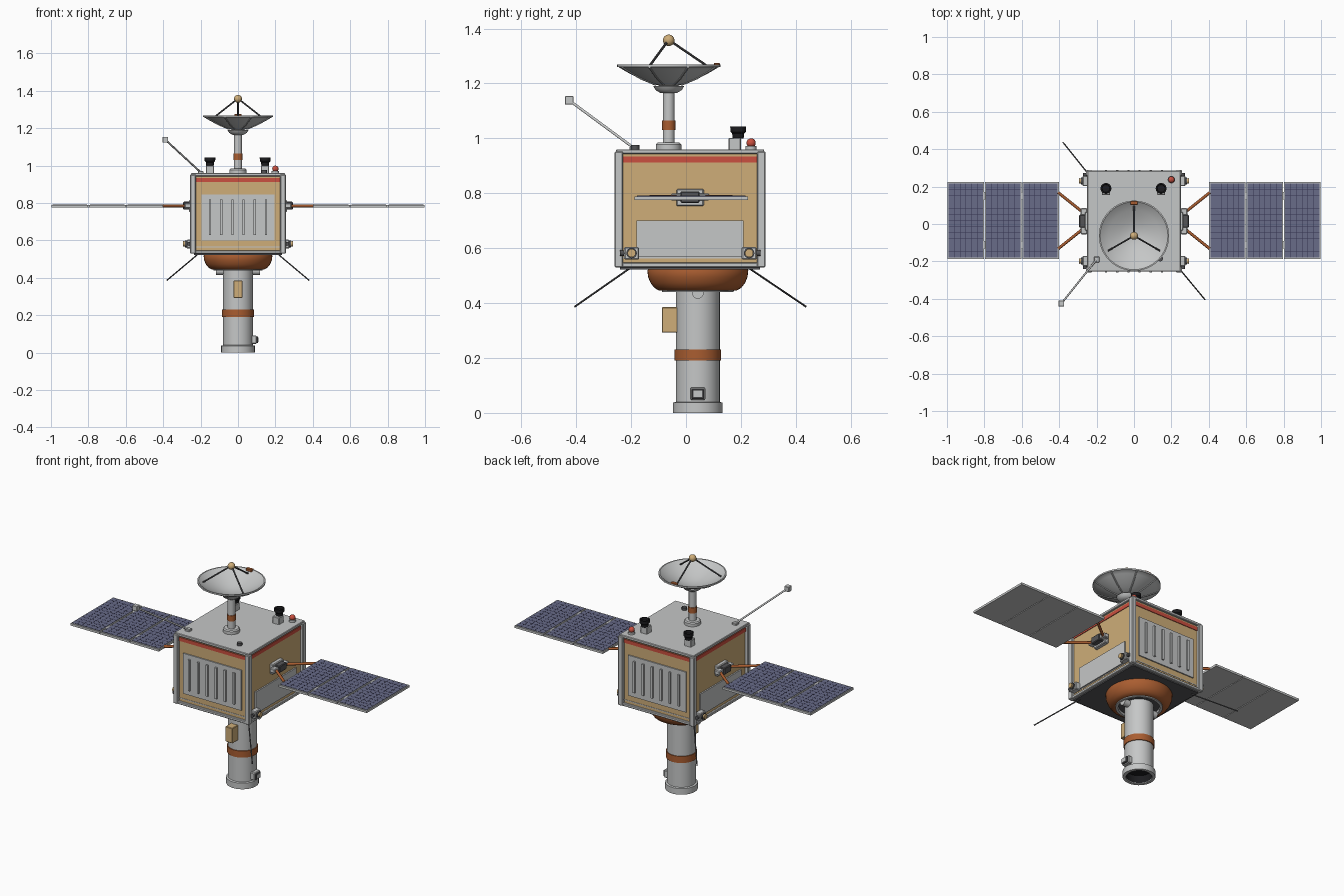
import bpy, bmesh, math
from mathutils import Vector

if "Cube" in bpy.data.objects:
    bpy.data.objects.remove(bpy.data.objects["Cube"])

def mat(name, r, g, b):
    m = bpy.data.materials.new(name)
    m.diffuse_color = (r, g, b, 1)
    m.use_nodes = True
    m.node_tree.nodes["Principled BSDF"].inputs["Base Color"].default_value = m.diffuse_color
    return m

GREY = mat("light grey", .56, .57, .57)
TAN = mat("tan foil", .62, .42, .19)
COPPER = mat("copper", .40, .11, .03)
RED = mat("red", .60, .08, .05)
BLUE = mat("cell blue", .14, .15, .25)
NAVY = mat("grid navy", .035, .035, .085)
BLACK = mat("black", .012, .012, .014)
DARK = mat("dark grey", .09, .09, .095)
CY = .015     # body centre in y
TY = .043     # tube centre in y
DY = -.063    # dish centre in y

def finish(name, bm, m, smooth=False):
    bmesh.ops.recalc_face_normals(bm, faces=bm.faces)
    me = bpy.data.meshes.new(name)
    bm.to_mesh(me)
    bm.free()
    me.materials.append(m)
    ob = bpy.data.objects.new(name, me)
    bpy.context.collection.objects.link(ob)
    if smooth:
        bpy.ops.object.select_all(action='DESELECT')
        ob.select_set(True)
        bpy.context.view_layer.objects.active = ob
        bpy.ops.object.shade_smooth_by_angle(angle=math.radians(35))
    return ob

def box(name, m, x, y, z, bevel=0):
    """Box from (min, max) ranges."""
    bm = bmesh.new()
    bmesh.ops.create_cube(bm, size=1)
    for v in bm.verts:
        v.co = Vector([(r[0] + r[1]) / 2 + c * abs(r[1] - r[0]) for r, c in zip((x, y, z), v.co)])
    if bevel:
        bmesh.ops.bevel(bm, geom=bm.edges[:], offset=bevel, segments=1, affect='EDGES')
    return finish(name, bm, m)

def lathe(name, m, prof, loc, axis=(0, 0, 1), n=40):
    """Spin an (r, h) profile about an axis through loc."""
    bm = bmesh.new()
    vs = [bm.verts.new((r, 0, h)) for r, h in prof]
    es = [bm.edges.new(p) for p in zip(vs, vs[1:])]
    bmesh.ops.spin(bm, geom=vs + es, cent=(0, 0, 0), axis=(0, 0, 1), angle=math.tau, steps=n)
    bmesh.ops.remove_doubles(bm, verts=bm.verts[:], dist=1e-5)
    q = Vector((0, 0, 1)).rotation_difference(Vector(axis))
    for v in bm.verts:
        v.co = q @ v.co + Vector(loc)
    return finish(name, bm, m, True)

def cyl(name, m, r, a, b, r2=None, n=32):
    a, b = Vector(a), Vector(b)
    h = (b - a).length
    return lathe(name, m, [(0, 0), (r, 0), (r if r2 is None else r2, h), (0, h)], a, (b - a).normalized(), n)

def ball(name, m, r, loc):
    prof = [(r * math.sin(math.pi * i / 12), -r * math.cos(math.pi * i / 12)) for i in range(13)]
    return lathe(name, m, prof, loc, n=24)

# Body: foil core, corner posts, deck plates
box("body_core", TAN, (-.238, .238), (CY - .257, CY + .257), (.54, .945))
box("top_deck", GREY, (-.25, .25), (CY - .27, CY + .27), (.943, .96), .003)
box("bottom_deck", GREY, (-.25, .25), (CY - .27, CY + .27), (.53, .547), .003)
box("bottom_cover", DARK, (-.235, .235), (CY - .255, CY + .255), (.523, .531))
for sx in (-1, 1):
    for sy in (-1, 1):
        box("corner_post", GREY, (sx * .225, sx * .256), (CY + sy * .244, CY + sy * .275), (.53, .952), .004)

# Body trim: red stripe, lower seam, louvred radiators front and back
box("red_stripe", RED, (-.242, .242), (CY - .261, CY + .261), (.912, .934))
box("lower_seam", GREY, (-.240, .240), (CY - .259, CY + .259), (.562, .567))
for s in (-1, 1):
    f = CY + s * .257
    box("radiator_panel", GREY, (-.195, .195), (f, f + s * .007), (.60, .845))
    for i in range(6):
        x = -.15 + i * .06
        box("radiator_louvre", GREY, (x - .006, x + .006), (f, f + s * .017), (.63, .82))

def solar_wing(s):
    # Side radiator plate
    box("side_plate", GREY, (s * .23, s * .246), (-.18, .21), (.568, .70))
    # Wing root bracket
    box("bracket_plate", GREY, (s * .236, s * .262), (CY - .05, CY + .05), (.753, .815), .004)
    box("bracket_block", GREY, (s * .25, s * .285), (CY - .07, CY + .07), (.773, .799), .004)
    box("bracket_pivot", DARK, (s * .255, s * .293), (CY - .035, CY + .035), (.765, .807), .004)
    for e in (-1, 1):
        cyl("wing_strut", COPPER, .008, (s * .28, .018 + e * .05, .785), (s * .405, .018 + e * .15, .785), n=12)
    # Three hinged panels with cells and grid lines
    for i in range(3):
        a, b = .402 + i * .2, .597 + i * .2
        box("solar_panel", GREY, (s * a, s * b), (-.187, .225), (.776, .789))
        box("solar_cells", BLUE, (s * (a + .006), s * (b - .006)), (-.178, .216), (.788, .791))
        for k in range(1, 6):
            x = a + .006 + k * (b - a - .012) / 6
            box("cell_line", NAVY, (s * (x - .0012), s * (x + .0012)), (-.178, .216), (.79, .7915))
        for k in range(1, 12):
            y = -.178 + k * .394 / 12
            box("cell_line", NAVY, (s * (a + .006), s * (b - .006)), (y - .0012, y + .0012), (.79, .7915))
        if i:
            for y in (-.11, .15):
                cyl("panel_hinge", GREY, .007, (s * (a - .0025), y - .02, .784), (s * (a - .0025), y + .02, .784), n=12)
    # Thruster blocks with gold nozzle and dark side jet
    for y, e in ((-.198, -1), (.23, 1)):
        box("thruster_block", GREY, (s * .24, s * .275), (y - .027, y + .027), (.558, .604), .004)
        cyl("thruster_ring", DARK, .019, (s * .27, y, .582), (s * .283, y, .582), n=20)
        cyl("thruster_nozzle", TAN, .012, (s * .275, y, .582), (s * .294, y, .582), .015, n=20)
        cyl("side_jet", DARK, .007, (s * .262, y, .582), (s * .262, y + e * .042, .582), .011, n=16)
    # Lug under the skirt
    cyl("skirt_lug", GREY, .021, (s * .06, TY, .437), (s * .118, TY, .437), n=20)

for side in (-1, 1):
    solar_wing(side)

# Lower skirt and engine tube
lathe("copper_skirt", COPPER, [(0, .53), (.178, .53), (.184, .518), (.181, .495), (.172, .473), (.158, .455),
                               (.14, .445), (.128, .445)], (0, TY, 0), n=48)
lathe("skirt_collar", GREY, [(.132, .45), (.13, .44), (.115, .44), (.112, .455)], (0, TY, 0))
lathe("skirt_recess", DARK, [(.12, .452), (.07, .452)], (0, TY, 0))
lathe("main_tube", GREY, [(.08, .47), (.08, .04), (.09, .037), (.09, 0), (.072, 0), (.072, .05)], (0, TY, 0), n=48)
lathe("tube_interior", BLACK, [(.0715, .004), (.0715, .05), (0, .05)], (0, TY, 0))
lathe("tube_band", COPPER, [(.079, .19), (.085, .19), (.085, .23), (.079, .23)], (0, TY, 0), n=48)
box("tube_equipment_box", TAN, (-.024, .024), (-.088, -.03), (.292, .385), .003)
box("tube_side_box", GREY, (.07, .10), (.015, .071), (.047, .092), .004)
box("tube_side_port", DARK, (.09, .108), (.02, .066), (.051, .087), .003)
box("tube_port_cover", GREY, (.1, .11), (.027, .059), (.057, .081))

# Dish antenna
lathe("mast_foot", GREY, [(0, .955), (.046, .955), (.046, .978), (.04, .984), (0, .984)], (0, DY, 0))
cyl("mast", GREY, .021, (0, DY, .97), (0, DY, 1.185))
cyl("mast_band", COPPER, .024, (0, DY, 1.03), (0, DY, 1.065))
lathe("dish_hub", GREY, [(0, 1.165), (.03, 1.165), (.048, 1.176), (.056, 1.19), (0, 1.195)], (0, DY, 0))
curve = [(r, 1.187 + .073 * (r / .183) ** 1.6) for r in (.05, .08, .11, .14, .165, .183)]
lathe("dish", GREY, [(0, 1.187)] + curve + [(.188, 1.26), (.188, 1.269), (.181, 1.269)]
      + [(r - .002, z + .006) for r, z in curve[-2::-1]] + [(0, 1.194)], (0, DY, 0), n=56)
for i in range(8):
    t = math.tau * (i + .5) / 8
    c, s = math.cos(t), math.sin(t)
    for (r0, z0), (r1, z1) in zip(curve[::2], curve[2::2] + [curve[-1]]):
        if r1 > r0:
            cyl("dish_rib", GREY, .004, (c * r0, DY + s * r0, z0 - .001), (c * r1, DY + s * r1, z1 - .001), n=8)
for deg in (90, 210, 330):
    c, s = math.cos(math.radians(deg)), math.sin(math.radians(deg))
    cyl("feed_strut", DARK, .0045, (c * .16, DY + s * .16, 1.25), (c * .01, DY + s * .01, 1.352), n=10)
ball("feed_ball", TAN, .021, (0, DY, 1.357))
box("rim_block", COPPER, (-.02, .02), (.102, .123), (1.26, 1.275), .002)

# Deck sensors
for x in (-.15, .145):
    box("camera_base", GREY, (x - .022, x + .022), (.155, .2), (.955, 1.002), .003)
    lathe("camera_hood", BLACK, [(0, 1), (.02, 1), (.022, 1.018), (.028, 1.024), (.029, 1.043), (.022, 1.043),
                                 (.02, 1.03), (0, 1.03)], (x, .19, 0), n=24)
cyl("beacon_base", GREY, .02, (.2, .237, .955), (.2, .237, .972))
ball("beacon", RED, .017, (.2, .237, .983))
cyl("deck_sensor", DARK, .015, (.14, -.185, .955), (.14, -.185, .976), n=12)

# Sensor boom and whip antennas
box("boom_foot", GREY, (-.215, -.185), (-.205, -.175), (.955, .972), .003)
cyl("boom", GREY, .005, (-.2, -.19, .965), (-.388, -.425, 1.138), n=12)
box("boom_sensor", GREY, (-.404, -.373), (-.441, -.41), (1.123, 1.154), .002)
cyl("whip_antenna", DARK, .0035, (-.21, .225, .53), (-.38, .437, .387), n=8)
cyl("whip_antenna", DARK, .0035, (.21, -.2, .53), (.38, -.405, .387), n=8)
